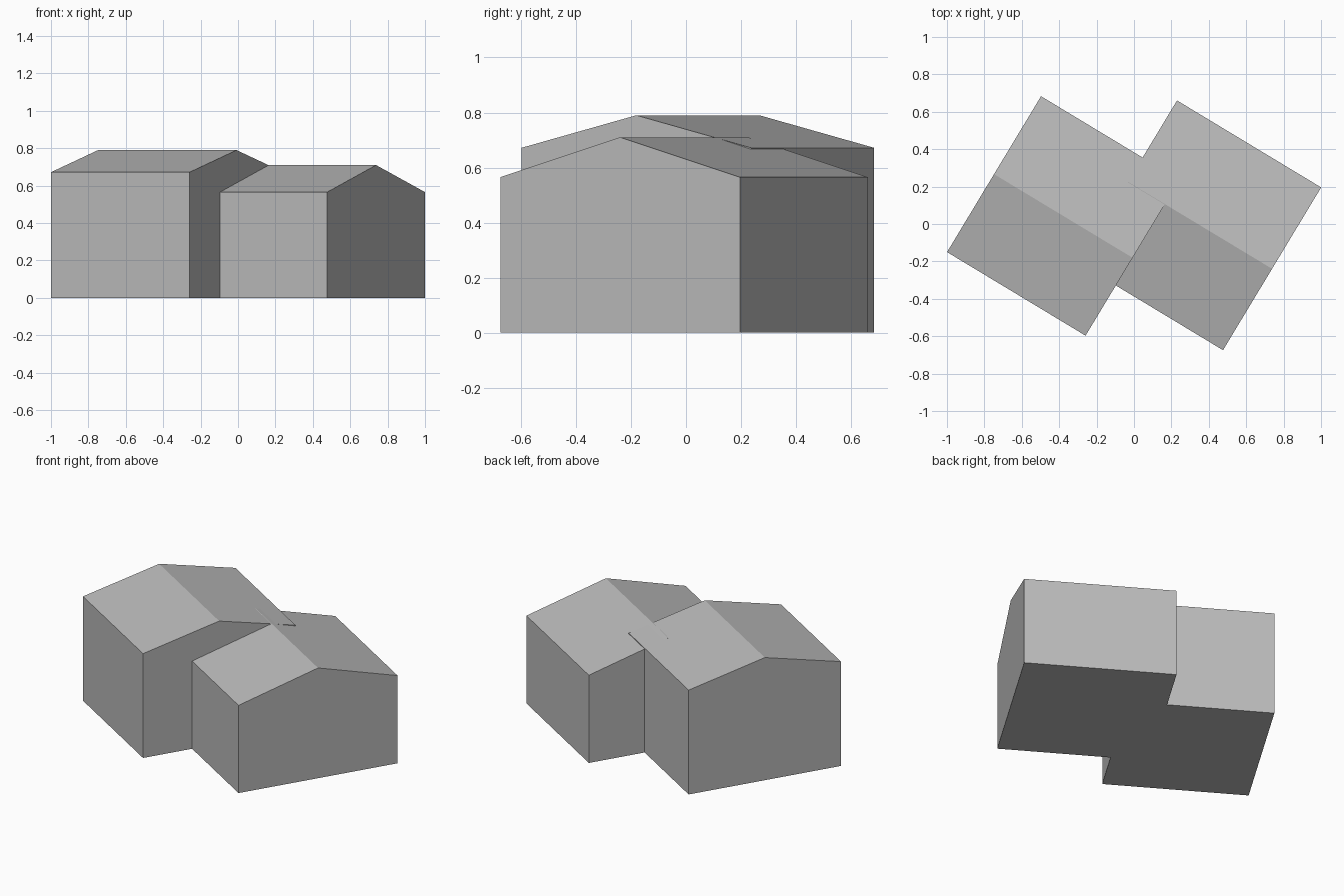
import bpy
import bmesh
import math

cube = bpy.data.objects.get("Cube")
if cube:
    bpy.data.objects.remove(cube, do_unlink=True)

grey = bpy.data.materials.new("plain_grey")
grey.use_nodes = True
grey.diffuse_color = (0.5, 0.5, 0.5, 1)
grey.node_tree.nodes["Principled BSDF"].inputs["Base Color"].default_value = (0.5, 0.5, 0.5, 1)

TURN = math.radians(-31.1)  # both wings share one orientation


def gabled_block(name, centre, length, width, eave, ridge):
    """Closed house shape: gable profile extruded along its ridge."""
    half = width / 2
    profile = [(-half, 0), (half, 0), (half, eave), (0, ridge), (-half, eave)]
    bm = bmesh.new()
    gable = bm.faces.new([bm.verts.new((-length / 2, y, z)) for y, z in profile])
    grown = bmesh.ops.extrude_face_region(bm, geom=[gable], use_keep_orig=True)
    moved = [v for v in grown["geom"] if isinstance(v, bmesh.types.BMVert)]
    bmesh.ops.translate(bm, verts=moved, vec=(length, 0, 0))
    bmesh.ops.recalc_face_normals(bm, faces=bm.faces)
    mesh = bpy.data.meshes.new(name)
    bm.to_mesh(mesh)
    bm.free()
    mesh.materials.append(grey)
    obj = bpy.data.objects.new(name, mesh)
    obj.location = (centre[0], centre[1], 0)
    obj.rotation_euler.z = TURN
    bpy.context.collection.objects.link(obj)
    return obj


# Taller wing, and the lower wing that overlaps its rear corner
gabled_block("tall_wing", (-0.378, 0.043), 0.865, 0.973, 0.672, 0.79)
gabled_block("low_wing", (0.353, -0.007), 0.9, 1.016, 0.565, 0.71)
